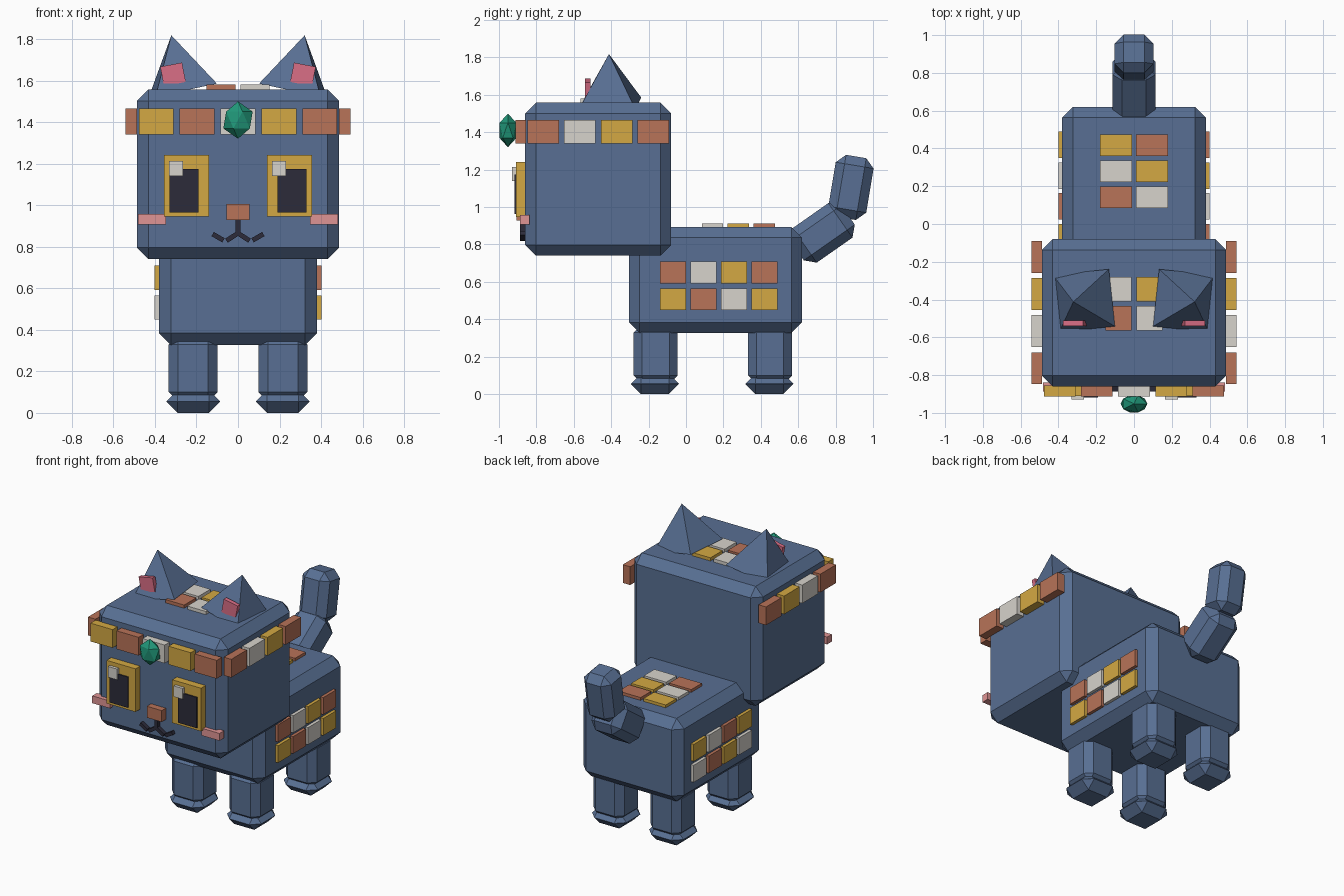
import bpy, bmesh
from math import radians
from mathutils import Matrix, Euler

if "Cube" in bpy.data.objects:
    bpy.data.objects.remove(bpy.data.objects["Cube"])


def material(name, r, g, b):
    lin = lambda c: (c / 255 / 12.92) if c < 11 else ((c / 255 + 0.055) / 1.055) ** 2.4
    m = bpy.data.materials.new(name)
    m.diffuse_color = (lin(r), lin(g), lin(b), 1)
    m.use_nodes = True
    m.node_tree.nodes["Principled BSDF"].inputs["Base Color"].default_value = m.diffuse_color
    return m


BLUE = material("slate blue", 88, 111, 147)
CLAY = material("terracotta", 184, 115, 88)
GOLD = material("gold", 212, 169, 67)
IVORY = material("ivory", 215, 211, 204)
ROSE = material("rose", 218, 110, 134)
BLUSH = material("blush", 224, 149, 149)
DARK = material("near black", 44, 43, 58)
GREEN = material("gem green", 32, 150, 120)
TILES = [CLAY, IVORY, GOLD]


def finish(name, bm, mat, loc, rot=(0, 0, 0)):
    bm.transform(Matrix.Translation(loc) @ Euler(rot).to_matrix().to_4x4())
    bmesh.ops.recalc_face_normals(bm, faces=bm.faces)
    me = bpy.data.meshes.new(name)
    bm.to_mesh(me)
    bm.free()
    me.materials.append(mat)
    ob = bpy.data.objects.new(name, me)
    bpy.context.collection.objects.link(ob)
    return ob


def box(name, mat, loc, size, bevel=0.0, rot=(0, 0, 0)):
    """Box given by centre and full size, with an optional flat chamfer."""
    bm = bmesh.new()
    bmesh.ops.create_cube(bm, size=1)
    bmesh.ops.scale(bm, vec=size, verts=bm.verts)
    if bevel:
        bmesh.ops.bevel(bm, geom=bm.edges[:], offset=bevel, segments=1,
                        affect='EDGES', profile=0.5)
    return finish(name, bm, mat, loc, rot)


# Body and head
box("body", BLUE, (0, 0.158, 0.61), (0.76, 0.925, 0.567), 0.057)
box("head", BLUE, (0, -0.47, 1.149), (0.975, 0.78, 0.818), 0.057)

# Legs and paws
for s, side in ((-1, "left"), (1, "right")):
    for y, end in ((-0.162, "front"), (0.45, "back")):
        box(f"{end}_leg_{side}", BLUE, (s * 0.216, y, 0.215), (0.235, 0.235, 0.32), 0.045)
        box(f"{end}_paw_{side}", BLUE, (s * 0.216, y - 0.004, 0.055), (0.26, 0.258, 0.11), 0.0545)

# Tail in two bent pieces
box("tail_base", BLUE, (0, 0.73, 0.862), (0.225, 0.333, 0.225), 0.05, (radians(35), 0, 0))
box("tail_tip", BLUE, (0, 0.882, 1.105), (0.205, 0.205, 0.335), 0.048, (radians(-9.5), 0, 0))

# Ears: tilted pyramids with inner plates
for s, side in ((-1, "left"), (1, "right")):
    bm = bmesh.new()
    bmesh.ops.create_cone(bm, cap_ends=True, segments=4, radius1=0.215, radius2=0,
                          depth=0.27,
                          matrix=Matrix.Rotation(radians(45), 4, 'Z'))
    bmesh.ops.remove_doubles(bm, verts=bm.verts, dist=1e-5)
    finish(f"ear_{side}", bm, BLUE, (s * 0.293, -0.409, 1.686),
           (0, s * radians(12), s * radians(-6)))
    box(f"inner_ear_{side}", ROSE, (s * 0.313, -0.525, 1.63), (0.107, 0.028, 0.095),
        rot=(0, s * radians(11), 0))

# Headband tiles: front row and both sides
for i in range(5):
    box("band_front_tile", TILES[(2, 0, 1)[i % 3]], ((i - 2) * 0.197, -0.884, 1.402),
        (0.167, 0.056, 0.125))
for s in (-1, 1):
    for i in range(4):
        box("band_side_tile", TILES[i % 3], (s * 0.514, -0.763 + i * 0.196, 1.402),
            (0.056, 0.168, 0.125))

# Gem on the headband
bm = bmesh.new()
bmesh.ops.create_icosphere(bm, subdivisions=1, radius=1)
bmesh.ops.scale(bm, vec=(0.079, 0.053, 0.09), verts=bm.verts)
finish("gem", bm, GREEN, (0, -0.952, 1.41))

# Eyes and cheeks
for s, side in ((-1, "left"), (1, "right")):
    box(f"eye_{side}", GOLD, (s * 0.248, -0.883, 1.094), (0.218, 0.054, 0.295))
    box(f"pupil_{side}", DARK, (s * 0.26, -0.9, 1.069), (0.14, 0.036, 0.21))
    box(f"eye_glint_{side}", IVORY, (s * 0.248 - 0.05, -0.912, 1.177), (0.068, 0.036, 0.074))
    box(f"cheek_{side}", BLUSH, (s * 0.414, -0.863, 0.932), (0.135, 0.05, 0.05))

# Nose and mouth
box("nose", CLAY, (0, -0.877, 0.967), (0.112, 0.056, 0.078))
box("mouth_stem", DARK, (0, -0.872, 0.895), (0.022, 0.03, 0.075))
for s in (-1, 1):
    box("mouth_inner", DARK, (s * 0.028, -0.872, 0.847), (0.066, 0.03, 0.023),
        rot=(0, s * radians(33), 0))
    box("mouth_outer", DARK, (s * 0.096, -0.872, 0.846), (0.06, 0.03, 0.023),
        rot=(0, s * radians(-30), 0))

# Tiles on the head top
for row, y in enumerate((-0.5, -0.346)):
    for col in range(2):
        box("head_tile", TILES[(row + col) % 3], ((col - 0.5) * 0.164, y, 1.565),
            (0.14, 0.13, 0.03))

# Tiles on the back
for row, y in enumerate((0.142, 0.28, 0.418)):
    for col in range(2):
        box("back_tile", TILES[(row + col) % 3], ((col - 0.5) * 0.19, y, 0.898),
            (0.168, 0.114, 0.03))

# Tiles on the flanks
for s, shift in ((1, 0), (-1, 2)):
    for i in range(4):
        for row, z in enumerate((0.65, 0.507)):
            box("flank_tile", TILES[(i + shift + 2 * row) % 3],
                (s * 0.386, -0.07 + i * 0.163, z), (0.03, 0.14, 0.117))
